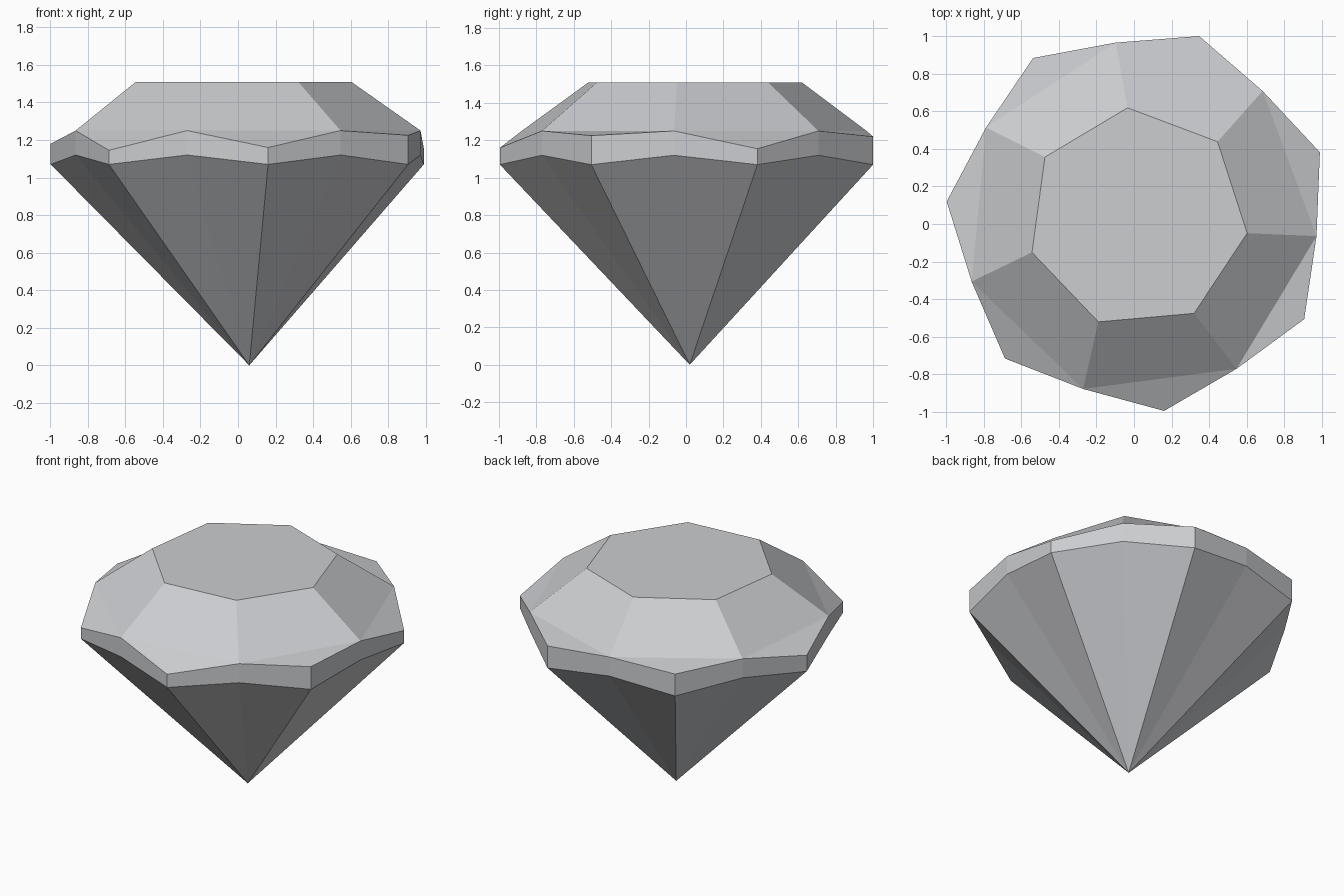
import bpy
import bmesh
from math import cos, sin, radians

cube = bpy.data.objects.get("Cube")
if cube:
    bpy.data.objects.remove(cube)

SIDES = 7
STEP = 360 / SIDES

# Pale grey stone
stone = bpy.data.materials.new("pale_grey_stone")
stone.use_nodes = True
colour = (0.6, 0.61, 0.63, 1)
stone.diffuse_color = colour
stone.node_tree.nodes["Principled BSDF"].inputs["Base Color"].default_value = colour

bm = bmesh.new()


def ring(radius, phase, heights, centre):
    """Seven evenly spaced points, each with its own height."""
    points = []
    for i, z in enumerate(heights):
        a = radians(phase + i * STEP)
        points.append(bm.verts.new((centre[0] + radius * cos(a), centre[1] + radius * sin(a), z)))
    return points


# Girdle points: uneven corners alternate with higher midpoints
middle = (0.026, 0.024)
corner_tops = [1.16, 1.225, 1.155, 1.22, 1.22, 1.18, 1.145]
corner_phase = -82.5
mid_phase = corner_phase + STEP / 2
corner_high = ring(1.028, corner_phase, corner_tops, middle)
corner_low = ring(1.028, corner_phase, [1.07] * SIDES, middle)
mid_high = ring(0.95, mid_phase, [1.25] * SIDES, middle)
mid_low = ring(0.95, mid_phase, [1.12] * SIDES, middle)

# Flat table on top, slightly twisted against the girdle
table = ring(0.59, -59.2, [1.51] * SIDES, (0.018, 0.031))
bm.faces.new(table)

# Bottom point, a little off centre
tip = bm.verts.new((0.06, 0.02, 0))

for i in range(SIDES):
    j = (i + 1) % SIDES
    # Crown facets
    bm.faces.new((table[i], mid_high[i], mid_high[j], table[j]))
    bm.faces.new((mid_high[i], corner_high[j], mid_high[j]))
    # Girdle facets
    bm.faces.new((corner_high[i], corner_low[i], mid_low[i], mid_high[i]))
    bm.faces.new((mid_high[i], mid_low[i], corner_low[j], corner_high[j]))
    # Pavilion facets
    bm.faces.new((corner_low[i], tip, mid_low[i]))
    bm.faces.new((mid_low[i], tip, corner_low[j]))

bmesh.ops.recalc_face_normals(bm, faces=bm.faces)
mesh = bpy.data.meshes.new("cut_gem")
bm.to_mesh(mesh)
bm.free()
mesh.materials.append(stone)
gem = bpy.data.objects.new("cut_gem", mesh)
bpy.context.collection.objects.link(gem)
